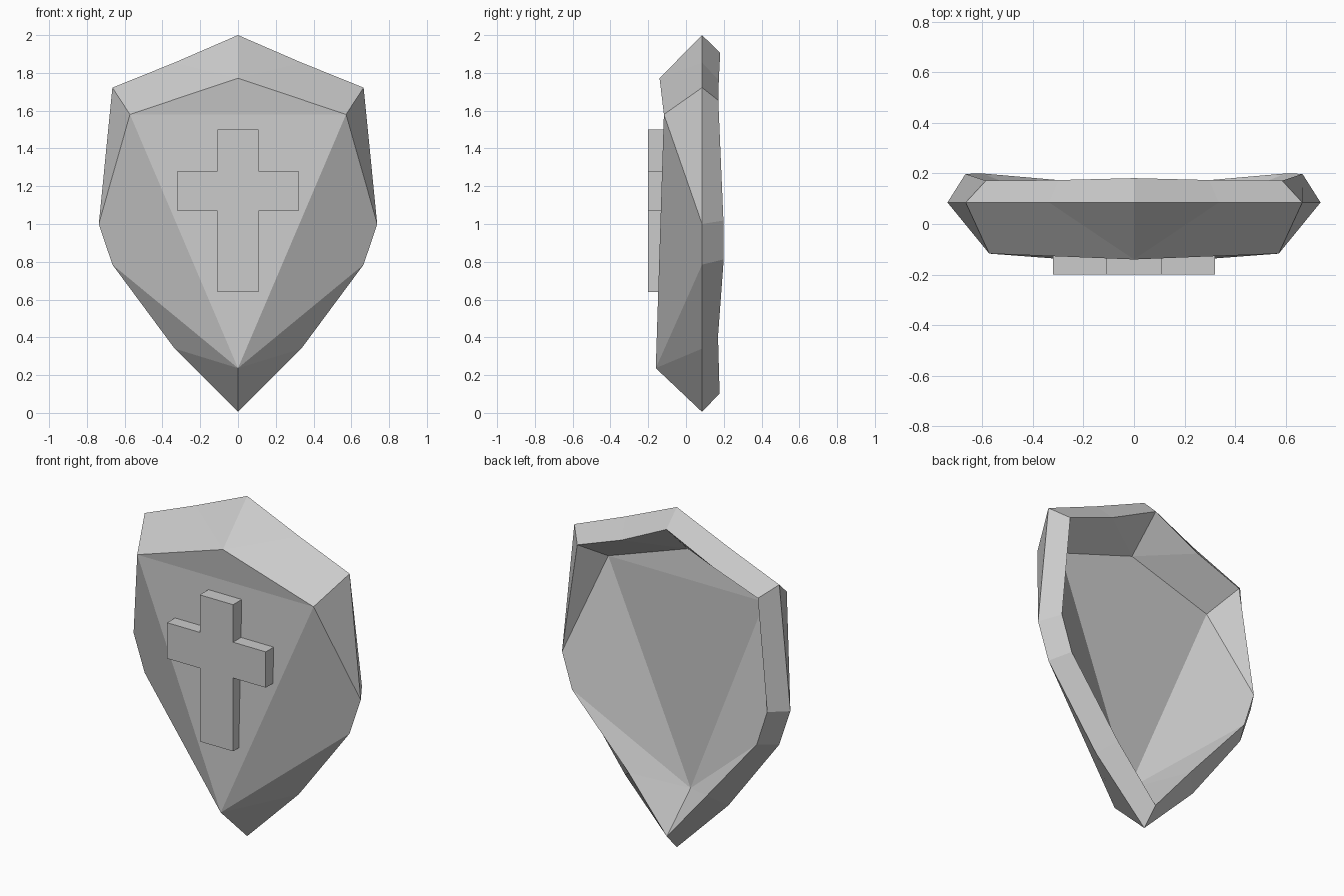
import bpy, bmesh

if "Cube" in bpy.data.objects:
    bpy.data.objects.remove(bpy.data.objects["Cube"])


def finish(bm, name):
    mesh = bpy.data.meshes.new(name)
    bm.to_mesh(mesh)
    bm.free()
    obj = bpy.data.objects.new(name, mesh)
    bpy.context.collection.objects.link(obj)
    return obj


# Shield shell: right half of the rim outline plus the raised front points
RIM_Y = 0.085
points = {
    "peak": (0, RIM_Y, 2.0),
    "top": (0.335, RIM_Y, 1.855),
    "corner": (0.665, RIM_Y, 1.722),
    "side": (0.737, RIM_Y, 1.0),
    "hip": (0.665, RIM_Y, 0.785),
    "low": (0.335, RIM_Y, 0.34),
    "tip": (0, RIM_Y, 0.005),
    "front_peak": (0, -0.14, 1.772),
    "front_corner": (0.572, -0.117, 1.58),
    "front_tip": (0, -0.16, 0.237),
}
# Faces of the right half, counterclockwise seen from the front
half_faces = [
    ("front_peak", "top", "peak"),
    ("front_peak", "front_corner", "corner", "top"),
    ("front_corner", "side", "corner"),
    ("front_tip", "hip", "side", "front_corner"),
    ("front_tip", "low", "hip"),
    ("front_tip", "tip", "low"),
]

bm = bmesh.new()
right = {n: bm.verts.new(p) for n, p in points.items()}
left = {n: right[n] if p[0] == 0 else bm.verts.new((-p[0], p[1], p[2]))
        for n, p in points.items()}
for names in half_faces:
    bm.faces.new([right[n] for n in names])
    bm.faces.new([left[n] for n in reversed(names)])
# Central panels spanning both halves
for tip in ("front_tip", "front_peak"):
    tri = [right[tip], right["front_corner"], left["front_corner"]]
    bm.faces.new(tri if tip == "front_tip" else tri[::-1])
shield = finish(bm, "shield")

# Hollow back with a bevelled rim
solid = shield.modifiers.new("thickness", "SOLIDIFY")
solid.thickness = 0.135
solid.offset = -1

# Raised cross on the front
half_cross = [(0.108, 0.64), (0.108, 1.07), (0.32, 1.07),
              (0.32, 1.28), (0.108, 1.28), (0.108, 1.5)]
outline = half_cross + [(-x, z) for x, z in reversed(half_cross)]
bm = bmesh.new()
face = bm.faces.new([bm.verts.new((x, -0.2, z)) for x, z in outline])
result = bmesh.ops.extrude_face_region(bm, geom=[face], use_keep_orig=True)
moved = [v for v in result["geom"] if isinstance(v, bmesh.types.BMVert)]
bmesh.ops.translate(bm, verts=moved, vec=(0, 0.1, 0))
bmesh.ops.recalc_face_normals(bm, faces=bm.faces)
finish(bm, "front_cross")
